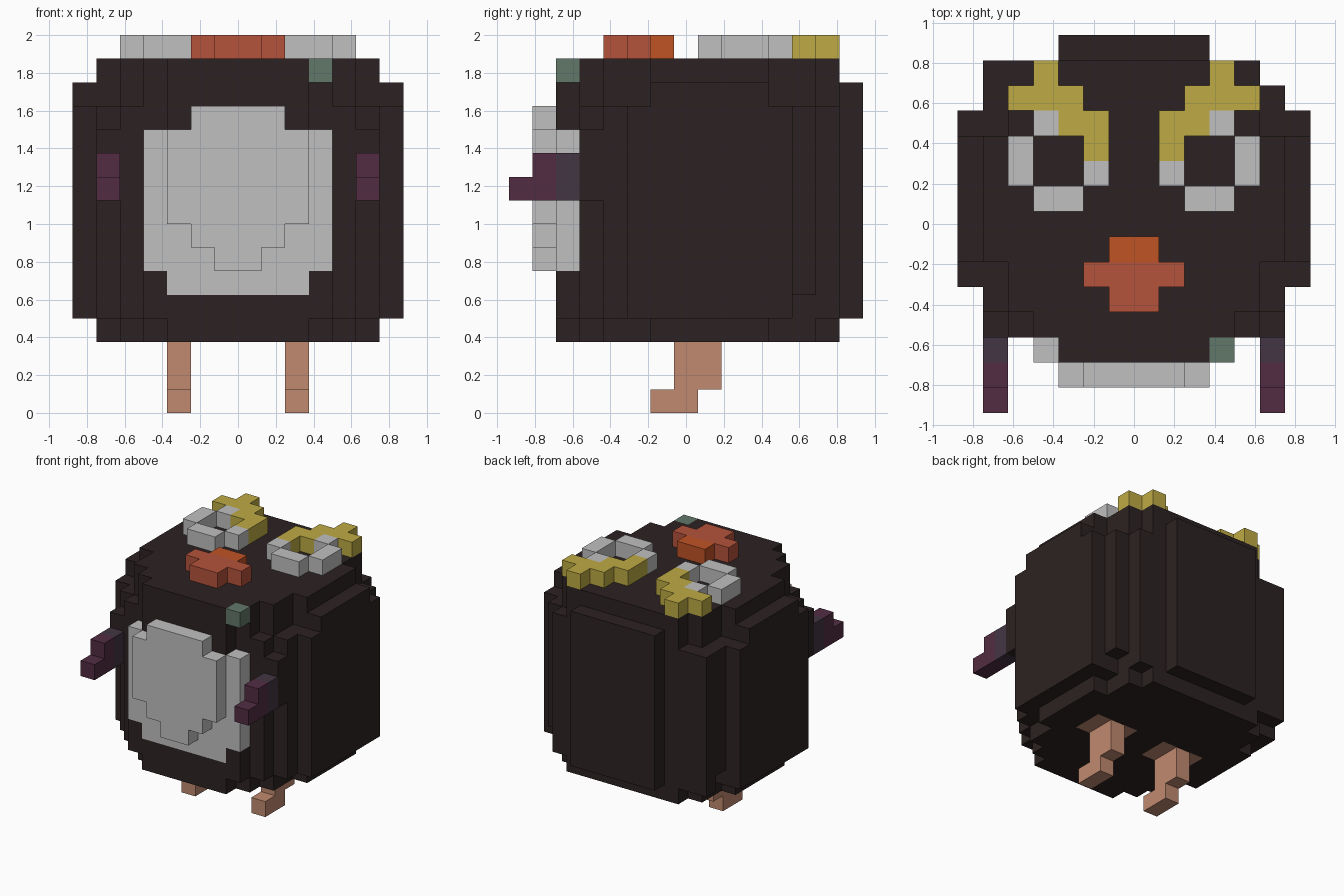
import bpy, bmesh
from mathutils import Vector

cube = bpy.data.objects.get("Cube")
if cube:
    bpy.data.objects.remove(cube)

CELL = 0.125
Y0 = -0.9375
cells = {}      # (i, j, k) -> part name
colour_of = {}  # part name -> colour name

PALETTE = {
    "dark_brown": "2c2222", "pale_grey": "c0c0c0", "yellow": "bfab45",
    "brick_red": "b5533b", "orange": "c05325", "grey_green": "62786a",
    "skin": "c08a6f", "plum": "522c42", "dusky_purple": "433543",
}


def make_material(name, code):
    rgb = []
    for n in (0, 2, 4):
        c = int(code[n:n + 2], 16) / 255
        rgb.append(c / 12.92 if c < 0.04045 else ((c + 0.055) / 1.055) ** 2.4)
    mat = bpy.data.materials.new(name)
    mat.use_nodes = True
    mat.diffuse_color = (*rgb, 1)
    bsdf = mat.node_tree.nodes["Principled BSDF"]
    bsdf.inputs["Base Color"].default_value = (*rgb, 1)
    bsdf.inputs["Roughness"].default_value = 0.9
    return mat


def fill(part, colour, x0, x1, y0, y1, z0, z1):
    """Claim a block of cells for a part; later parts replace earlier ones."""
    colour_of[part] = colour
    for i in range(x0, x1):
        for j in range(y0, y1):
            for k in range(z0, z1):
                cells[i, j, k] = part


def centred(part, colour, half, *rest):
    fill(part, colour, -half, half, *rest)


def pair(part, colour, x0, x1, *rest):
    fill("left_" + part, colour, x0, x1, *rest)
    fill("right_" + part, colour, -x1, -x0, *rest)


# Rounded body: half width, then y and z ranges in cells
for block in [
    (3, 2, 14, 3, 15), (3, 14, 15, 4, 14),
    (4, 2, 3, 4, 6), (4, 3, 14, 3, 15),
    (5, 3, 14, 4, 13), (5, 4, 13, 3, 15),
    (6, 3, 4, 9, 12), (6, 4, 12, 4, 13), (6, 12, 13, 5, 13), (6, 6, 11, 3, 15),
    (7, 5, 12, 4, 13), (7, 6, 11, 4, 14),
]:
    centred("body", "dark_brown", *block)
fill("body", "dark_brown", -6, -5, 13, 14, 4, 13)

# Belly patch with a raised, tapering middle
for block in [(4, 2, 3, 6, 12), (3, 2, 3, 5, 12),
              (3, 1, 2, 8, 12), (2, 1, 2, 7, 13), (1, 1, 2, 6, 13)]:
    centred("belly", "pale_grey", *block)

# Chest badge
fill("badge", "grey_green", 3, 4, 2, 3, 14, 15)

# Beak
centred("beak", "brick_red", 2, 5, 6, 15, 16)
centred("beak", "brick_red", 1, 4, 5, 15, 16)
centred("beak_bridge", "orange", 1, 6, 7, 15, 16)

# Eye rims around recessed pupils
for block in [(4, 5, 9, 11), (2, 4, 8, 9), (1, 2, 9, 10), (3, 4, 11, 12)]:
    pair("eye_rim", "pale_grey", *block, 15, 16)

# Brow feathers
for block in [(1, 2, 10, 12), (2, 3, 11, 12), (2, 5, 12, 13), (3, 4, 13, 14)]:
    pair("brow", "yellow", *block, 15, 16)

# Arms: shoulder, forearm and hand
pair("shoulder", "dusky_purple", 5, 6, 2, 3, 9, 11)
pair("forearm", "plum", 5, 6, 1, 2, 9, 11)
pair("forearm", "plum", 5, 6, 0, 1, 9, 10)

# Legs: hip patch flush with the underside, shin and foot
pair("leg", "skin", 1, 4, 7, 9, 3, 4)
pair("leg", "skin", 2, 3, 7, 9, 1, 3)
pair("leg", "skin", 2, 3, 6, 8, 0, 1)

# Outward direction -> corner offsets, counter-clockwise from outside
SIDES = {
    (1, 0, 0): [(1, 0, 0), (1, 1, 0), (1, 1, 1), (1, 0, 1)],
    (-1, 0, 0): [(0, 0, 0), (0, 0, 1), (0, 1, 1), (0, 1, 0)],
    (0, 1, 0): [(0, 1, 0), (0, 1, 1), (1, 1, 1), (1, 1, 0)],
    (0, -1, 0): [(0, 0, 0), (1, 0, 0), (1, 0, 1), (0, 0, 1)],
    (0, 0, 1): [(0, 0, 1), (1, 0, 1), (1, 1, 1), (0, 1, 1)],
    (0, 0, -1): [(0, 0, 0), (0, 1, 0), (1, 1, 0), (1, 0, 0)],
}


def build_part(part, material):
    """Skin the exposed sides of one part and merge its flat areas."""
    bm = bmesh.new()
    verts = {}

    def vert(p):
        if p not in verts:
            verts[p] = bm.verts.new(Vector(p) * CELL + Vector((0, Y0, 0)))
        return verts[p]

    for cell, owner in cells.items():
        if owner != part:
            continue
        for side, corners in SIDES.items():
            if tuple(a + b for a, b in zip(cell, side)) not in cells:
                bm.faces.new([vert(tuple(a + b for a, b in zip(cell, c)))
                              for c in corners])
    bmesh.ops.dissolve_limit(bm, angle_limit=0.02, verts=bm.verts[:],
                             edges=bm.edges[:])
    mesh = bpy.data.meshes.new(part)
    bm.to_mesh(mesh)
    bm.free()
    mesh.materials.append(material)
    bpy.context.collection.objects.link(bpy.data.objects.new(part, mesh))


materials = {name: make_material(name, code) for name, code in PALETTE.items()}
for part, colour in colour_of.items():
    build_part(part, materials[colour])
